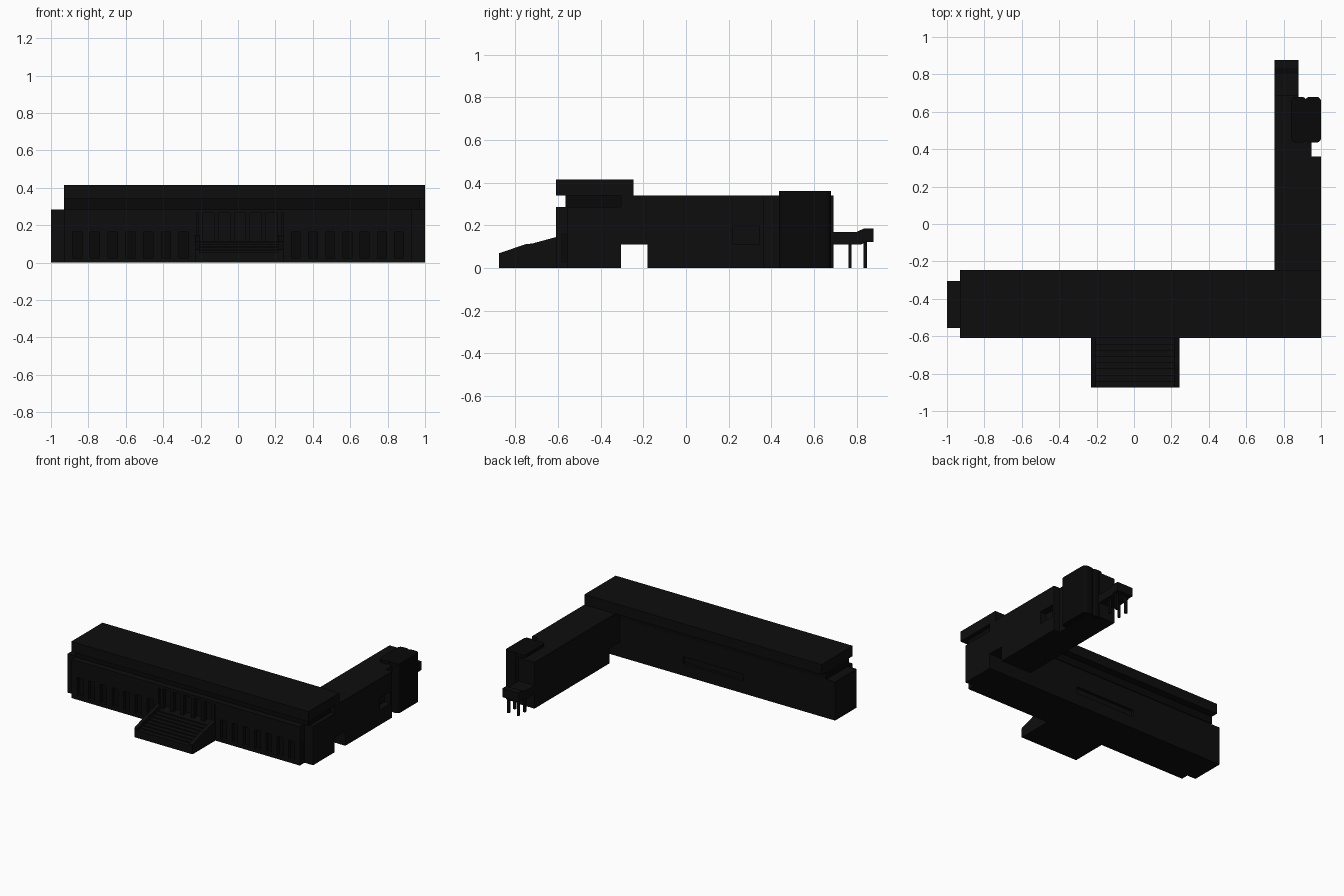
import bpy, bmesh, math

if "Cube" in bpy.data.objects:
    bpy.data.objects.remove(bpy.data.objects["Cube"])


def material(name, v):
    m = bpy.data.materials.new(name)
    m.diffuse_color = (v, v, v, 1)
    m.use_nodes = True
    m.node_tree.nodes["Principled BSDF"].inputs["Base Color"].default_value = m.diffuse_color
    return m


BLACK = material("near black", 0.004)
DARK = material("deep black", 0.0025)


def finish(name, bm, mat):
    bmesh.ops.recalc_face_normals(bm, faces=bm.faces)
    me = bpy.data.meshes.new(name)
    bm.to_mesh(me)
    bm.free()
    me.materials.append(mat)
    ob = bpy.data.objects.new(name, me)
    bpy.context.collection.objects.link(ob)
    return ob


def box(name, x0, x1, y0, y1, z0, z1, mat=BLACK):
    bm = bmesh.new()
    bmesh.ops.create_cube(bm, size=1)
    for v in bm.verts:
        v.co.x = x0 if v.co.x < 0 else x1
        v.co.y = y0 if v.co.y < 0 else y1
        v.co.z = z0 if v.co.z < 0 else z1
    return finish(name, bm, mat)


def side_profile(name, pts, x0, x1, mat=BLACK):
    """Extrude a (y, z) outline along x."""
    bm = bmesh.new()
    f = bm.faces.new([bm.verts.new((x0, y, z)) for y, z in pts])
    ext = bmesh.ops.extrude_face_region(bm, geom=[f])
    vs = [g for g in ext["geom"] if isinstance(g, bmesh.types.BMVert)]
    bmesh.ops.translate(bm, verts=vs, vec=(x1 - x0, 0, 0))
    return finish(name, bm, mat)


def cut(ob, name, *dims):
    c = box(name, *dims)
    c.hide_render = True
    c.hide_set(True)
    m = ob.modifiers.new(name, "BOOLEAN")
    m.object = c
    m.operation = "DIFFERENCE"
    m.solver = "EXACT"


# Main hall: core, attic storey and overhanging roof
core = box("main_hall", -1, 1, -0.555, -0.305, 0, 0.285)
cut(core, "rear_slot_cutter", -0.25, 0.24, -0.325, -0.2, 0.09, 0.14)
box("attic_storey", -0.93, 0.97, -0.565, -0.30, 0.285, 0.34, DARK)
box("main_roof", -0.93, 1, -0.61, -0.247, 0.34, 0.415)

# Front facade: plinths, upper bands and pilasters on both sides of the entrance
for side, x0, x1 in (("left", -0.93, -0.22), ("right", 0.24, 0.93)):
    box(side + "_plinth", x0, x1, -0.61, -0.55, 0, 0.025)
    box(side + "_upper_wall", x0, x1, -0.61, -0.55, 0.165, 0.285)
    box(side + "_window_wall", x0, x1, -0.585, -0.55, 0.025, 0.165, DARK)
    n = 8
    for i in range(n):
        a = x0 + (x1 - x0 - 0.045) * i / (n - 1)
        box(f"{side}_pilaster_{i}", a, a + 0.045, -0.61, -0.58, 0.025, 0.165)

# Entrance: landing, lintel and columns
box("entrance_landing", -0.22, 0.24, -0.61, -0.55, 0, 0.115)
box("entrance_lintel", -0.22, 0.24, -0.61, -0.55, 0.265, 0.285)
for i in range(6):
    x = -0.2 + i * 0.084
    box(f"entrance_column_{i}", x - 0.012, x + 0.012, -0.605, -0.575, 0.115, 0.265)

# Front stair with sloping side walls
wall = [(-0.875, 0), (-0.875, 0.07), (-0.75, 0.112), (-0.72, 0.115),
        (-0.61, 0.145), (-0.61, 0)]
side_profile("stair_wall_left", wall, -0.23, -0.205)
side_profile("stair_wall_right", wall, 0.215, 0.243)
steps, n = [(-0.875, 0)], 8
for i in range(n):
    z = 0.055 + 0.06 * i / (n - 1)
    steps += [(-0.875 + 0.265 * i / n, z), (-0.875 + 0.265 * (i + 1) / n, z)]
side_profile("front_steps", steps + [(-0.61, 0)], -0.205, 0.215)

# Rear wing, bridging a passage beside the main hall
wing = side_profile("rear_wing", [(-0.305, 0.11), (-0.18, 0.11), (-0.18, 0),
                                  (0.362, 0), (0.362, 0.34), (-0.305, 0.34)], 0.75, 1)
cut(wing, "side_opening_cutter", 0.95, 1.1, 0.22, 0.345, 0.11, 0.2)
box("wing_end", 0.75, 0.95, 0.362, 0.66, 0, 0.34)
box("wing_end_wall", 0.75, 0.88, 0.66, 0.69, 0, 0.34)

# Rounded stair tower, made of two adjoining lobes
for i, (a, b) in enumerate(((0.84, 0.922), (0.915, 1.0))):
    t = box(f"stair_tower_{i}", a, b, 0.435, 0.68, 0, 0.362, DARK)
    bm = bmesh.new()
    bm.from_mesh(t.data)
    up = [e for e in bm.edges if abs(e.verts[0].co.z - e.verts[1].co.z) > 0.1]
    bmesh.ops.bevel(bm, geom=up, offset=0.025, segments=4, profile=0.5, affect="EDGES")
    bm.to_mesh(t.data)
    bm.free()

# Rear canopy on posts
side_profile("rear_canopy", [(0.69, 0.11), (0.82, 0.11), (0.84, 0.122), (0.878, 0.122),
                             (0.878, 0.186), (0.835, 0.186), (0.80, 0.17), (0.69, 0.17)],
             0.75, 0.88)
for i, x in enumerate((0.775, 0.855)):
    for j, y in enumerate((0.768, 0.84)):
        box(f"canopy_post_{i}_{j}", x - 0.008, x + 0.008, y - 0.008, y + 0.008, 0, 0.125)
